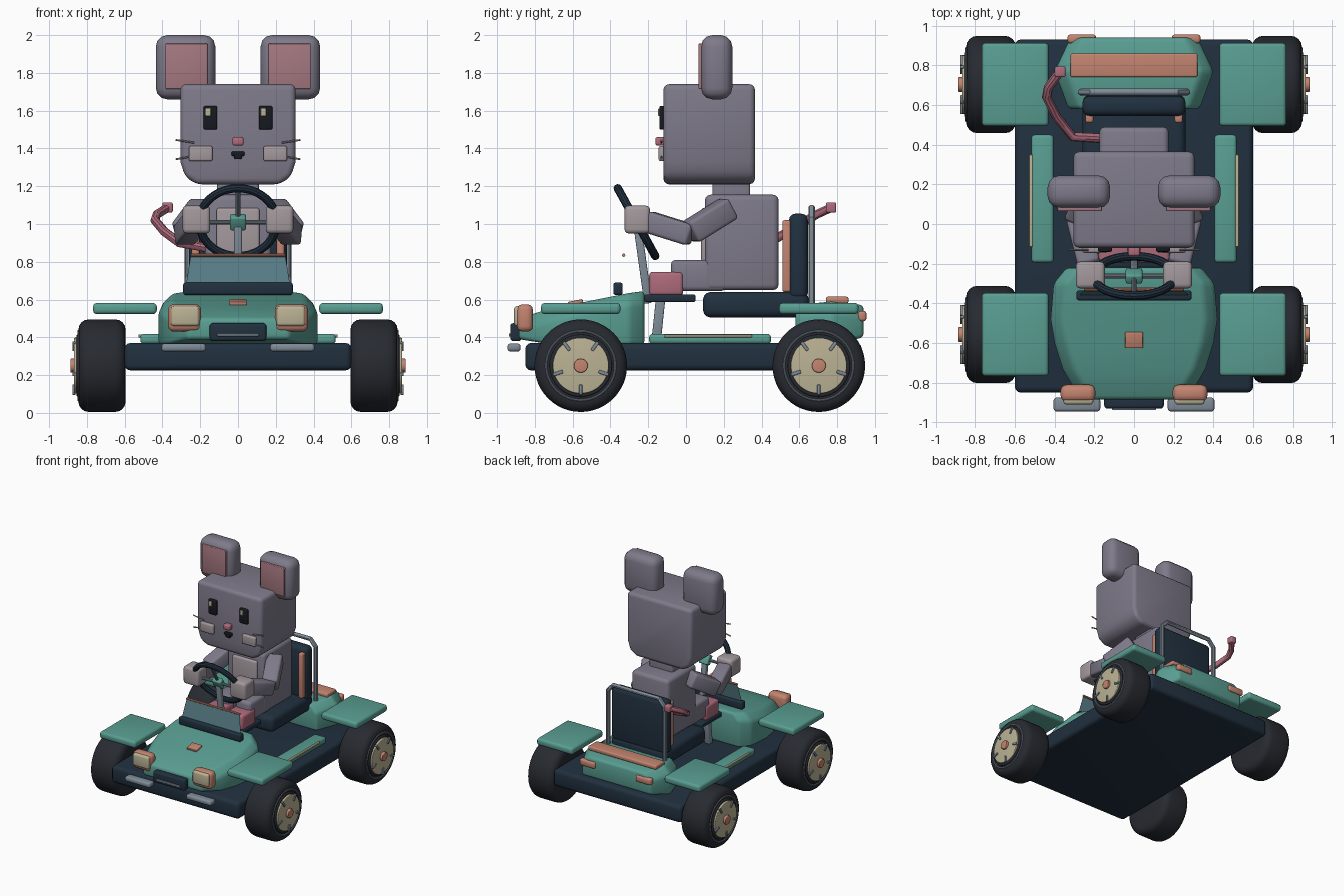
import bpy, bmesh, math
from mathutils import Matrix, Vector

if "Cube" in bpy.data.objects:
    bpy.data.objects.remove(bpy.data.objects["Cube"])

COLORS = {
    "teal": (.10, .34, .285), "navy": (.015, .03, .05), "salmon": (.55, .23, .16),
    "fur": (.21, .195, .255), "pale": (.37, .32, .34), "pink": (.43, .147, .20),
    "ear_pink": (.38, .19, .22), "cream": (.50, .45, .30), "metal": (.21, .26, .31),
    "glass": (.10, .21, .25), "rubber": (.02, .023, .03), "black": (.008, .01, .014)}
MATS = {}
for key, c in COLORS.items():
    MATS[key] = bpy.data.materials.new(key)
    MATS[key].diffuse_color = (*c, 1)


def finish(bm, name, mat, bevel=0, segs=3):
    bmesh.ops.recalc_face_normals(bm, faces=bm.faces)
    if bevel:
        edges = [e for e in bm.edges if e.calc_face_angle(0) > .5]
        bmesh.ops.bevel(bm, geom=edges, offset=bevel, segments=segs, profile=.5,
                        affect='EDGES', clamp_overlap=True)
    me = bpy.data.meshes.new(name)
    bm.to_mesh(me)
    bm.free()
    ob = bpy.data.objects.new(name, me)
    bpy.context.collection.objects.link(ob)
    me.materials.append(MATS[mat])
    return ob


def box(name, mat, x, y, z, bevel=.01, rot=None):
    """Rounded box given by (min, max) on each axis."""
    bm = bmesh.new()
    mid = Vector([(a + b) / 2 for a, b in (x, y, z)])
    size = [abs(b - a) for a, b in (x, y, z)]
    bmesh.ops.create_cube(bm, size=1)
    bmesh.ops.scale(bm, vec=size, verts=bm.verts)
    ob = finish(bm, name, mat, min(bevel, min(size) * .48))
    ob.data.transform(Matrix.Translation(mid) @ (rot or Matrix()))
    return ob


def sx(s, a, b):
    return (a, b) if s > 0 else (-b, -a)


def limb(name, mat, p, q, w, bevel):
    """Rounded square bar between two points."""
    p, q = Vector(p), Vector(q)
    h, m = (q - p).length / 2, (p + q) / 2
    ob = box(name, mat, (-w / 2, w / 2), (-w / 2, w / 2), (-h, h), bevel)
    ob.data.transform(Matrix.Translation(m) @ (q - p).to_track_quat('Z', 'Y').to_matrix().to_4x4())
    return ob


def disc(name, mat, x0, x1, y, z, r, bevel=0, n=40):
    """Wheel-like cylinder along x."""
    bm = bmesh.new()
    bmesh.ops.create_cone(bm, cap_ends=True, segments=n, radius1=r, radius2=r, depth=abs(x1 - x0),
                          matrix=Matrix.Translation(((x0 + x1) / 2, y, z)) @ Matrix.Rotation(math.pi / 2, 4, 'Y'))
    return finish(bm, name, mat, bevel, 4)


def tube(name, mat, pts, r, cyclic=False):
    cu = bpy.data.curves.new(name, 'CURVE')
    cu.dimensions = '3D'
    cu.bevel_depth, cu.bevel_resolution, cu.use_fill_caps = r, 3, True
    sp = cu.splines.new('POLY')
    sp.points.add(len(pts) - 1)
    for pt, co in zip(sp.points, pts):
        pt.co = (*co, 1)
    sp.use_cyclic_u = cyclic
    cu.materials.append(MATS[mat])
    ob = bpy.data.objects.new(name, cu)
    bpy.context.collection.objects.link(ob)
    return ob


def loft(name, mat, sections, shoulder=.06, bevel=.02):
    """Body shell through (y, half width, bottom, top) sections."""
    bm = bmesh.new()
    rings = []
    for y, w, a, b in sections:
        prof = [(w, a), (w, b - shoulder), (w - shoulder, b), (shoulder - w, b), (-w, b - shoulder), (-w, a)]
        rings.append([bm.verts.new((px, y, pz)) for px, pz in prof])
    for r0, r1 in zip(rings, rings[1:]):
        for i in range(6):
            j = (i + 1) % 6
            bm.faces.new((r0[i], r0[j], r1[j], r1[i]))
    bm.faces.new(rings[0])
    bm.faces.new(rings[-1])
    return finish(bm, name, mat, bevel)


# Chassis and body shells
box("chassis", "navy", (-.6, .6), (-.85, .93), (.225, .37), .03)
loft("hood", "teal", [(-.885, .27, .39, .50), (-.73, .36, .365, .55), (-.60, .40, .36, .575),
                      (-.48, .42, .36, .60), (-.30, .405, .36, .635), (-.22, .34, .36, .645)])
loft("rear_deck", "teal", [(.58, .33, .36, .57), (.77, .40, .36, .59), (.94, .32, .40, .57)])
box("rear_deck_plate", "salmon", (-.32, .32), (.74, .86), (.58, .615))
box("hood_badge", "salmon", (-.045, .045), (-.625, -.545), (.575, .595), .005, Matrix.Rotation(.2, 4, 'X'))
box("grille", "navy", (-.15, .15), (-.93, -.87), (.38, .475), .015)
box("grille_bar", "metal", (-.11, .11), (-.938, -.92), (.405, .42), .004)

# Parts on both sides
for s in (1, -1):
    box("headlight_rim", "salmon", sx(s, .195, .37), (-.895, -.81), (.43, .575), .03)
    box("headlight_lens", "cream", sx(s, .205, .355), (-.91, -.86), (.46, .565), .015)
    box("front_bumper", "metal", sx(s, .17, .405), (-.945, -.875), (.325, .367), .015)
    box("tail_light", "salmon", sx(s, .19, .335), (.91, .955), (.485, .54), .015)
    box("running_board", "teal", sx(s, .405, .517), (-.195, .45), (.365, .418), .018)
    box("board_strip", "cream", sx(s, .51, .528), (-.115, .35), (.40, .415), .004)
    for y in (-.557, .703):
        # Fenders and wheels
        box("fender", "teal", sx(s, .43, .767), (y - .21, y + .21), (.523, .582), .02)
        disc("tyre", "rubber", s * .595, s * .845, y, .25, .245, .055, 48)
        ring = [(s * .845, y + .183 * math.cos(a), .25 + .183 * math.sin(a))
                for a in [i * math.tau / 40 for i in range(40)]]
        tube("tyre_ring", "metal", ring, .006, True)
        disc("rim", "rubber", s * .80, s * .855, y, .25, .165, .008)
        disc("wheel_disc", "cream", s * .82, s * .868, y, .25, .148, .006)
        disc("hub_cap", "salmon", s * .84, s * .888, y, .25, .037, .006, 20)
        for i in range(5):
            a = math.pi * .3 + i * math.tau / 5
            d = Vector((0, math.cos(a), math.sin(a)))
            c = Vector((s * .868, y, .25))
            limb("wheel_spoke", "metal", c + d * .10, c + d * .155, .018, .004)

# Windscreen
box("windscreen_base", "navy", (-.29, .29), (-.385, -.335), (.625, .69), .012)
bm = bmesh.new()
bm.faces.new([bm.verts.new(v) for v in ((-.275, -.36, .68), (.275, -.36, .68), (.25, -.33, .835), (-.25, -.33, .835))])
finish(bm, "windscreen", "glass")
tube("windscreen_top_bar", "salmon", [(-.25, -.33, .835), (.25, -.33, .835)], .009)

# Seat and roll bar
box("seat_cushion", "navy", (-.26, .26), (.09, .65), (.505, .64), .04)
box("seat_back", "navy", (-.26, .26), (.545, .645), (.6, 1.055), .035)
for s in (1, -1):
    box("seat_bolster", "salmon", sx(s, .205, .245), (.51, .56), (.64, 1.02), .012)
tube("roll_bar", "metal", [(-.265, .665, .57), (-.265, .665, 1.03), (-.215, .665, 1.085),
                           (.215, .665, 1.085), (.265, .665, 1.03), (.265, .665, .57)], .018)

# Steering wheel, spokes and column
tilt = Matrix.Translation((0, -.262, 1.01)) @ Matrix.Rotation(math.radians(-61), 4, 'X')
rim = [tilt @ Vector((.205 * math.cos(i * math.tau / 40), .205 * math.sin(i * math.tau / 40), 0)) for i in range(40)]
tube("steering_wheel", "navy", rim, .022, True)
tube("steering_crossbar", "metal", [(-.2, -.262, 1.01), (.2, -.262, 1.01)], .012)
tube("steering_lower_spoke", "metal", [tilt @ Vector((0, 0, 0)), tilt @ Vector((0, -.2, 0))], .012)
hub = box("steering_hub", "teal", (-.042, .042), (-.04, .04), (-.025, .025), .01)
hub.data.transform(tilt)
limb("steering_column", "metal", (0, -.20, .58), (0, -.257, .99), .042, .008)

# Driver body
box("torso", "fur", (-.175, .175), (.10, .49), (.65, 1.155), .03)
box("belly_patch", "pale", (-.115, .115), (.08, .12), (.80, 1.085), .015)
box("neck", "fur", (-.11, .11), (.14, .34), (1.1, 1.25), .015)
for s in (1, -1):
    box("leg", "fur", sx(s, .03, .17), (-.08, .21), (.645, .81), .025)
    box("shoe", "pink", sx(s, .02, .18), (-.195, -.015), (.62, .747), .02)
    box("shoe_sole", "navy", sx(s, .015, .185), (-.22, .05), (.587, .627), .01)
    limb("foot_support", "metal", (s * .1, -.135, .60), (s * .1, -.16, .36), .05, .008)
    limb("upper_arm", "fur", (s * .19, .23, 1.085), (s * .287, .02, .955), .125, .02)
    limb("forearm", "fur", (s * .285, .03, .94), (s * .225, -.21, 1.015), .115, .02)
    box("hand", "pale", sx(s, .147, .293), (-.325, -.19), (.95, 1.097), .022)

# Tail
tube("tail", "pink", [(-.14, .43, .87), (-.31, .44, .90), (-.39, .54, .96), (-.44, .64, 1.02),
                      (-.43, .69, 1.05), (-.375, .765, 1.085)], .024)
box("tail_tip", "pink", (-.40, -.345), (.74, .795), (1.06, 1.115), .01)

# Head with chamfered lower corners
bm = bmesh.new()
outline = [(-.22, 1.21), (.22, 1.21), (.28, 1.25), (.305, 1.33), (.305, 1.74),
           (-.305, 1.74), (-.305, 1.33), (-.28, 1.25)]
front = bm.faces.new([bm.verts.new((x, -.12, z)) for x, z in outline])
ext = bmesh.ops.extrude_face_region(bm, geom=[front])
bmesh.ops.translate(bm, vec=(0, .485, 0), verts=[v for v in ext["geom"] if isinstance(v, bmesh.types.BMVert)])
front_faces = [f for f in bm.faces if all(abs(v.co.y + .12) < 1e-5 for v in f.verts)]
if not front_faces:
    bm.faces.new([v for v in bm.verts if abs(v.co.y + .12) < 1e-5])
finish(bm, "head", "fur", .03)

# Ears and face
for s in (1, -1):
    box("ear", "fur", sx(s, .12, .435), (.08, .245), (1.66, 2.0), .06)
    box("inner_ear", "ear_pink", sx(s, .162, .385), (.065, .10), (1.715, 1.955), .006)
    box("eye", "black", sx(s, .11, .182), (-.14, -.10), (1.5, 1.625), .008)
    gx = s * .146 - .012
    box("eye_glint", "cream", (gx - .014, gx + .014), (-.147, -.13), (1.572, 1.612), .003)
    box("cheek", "pale", sx(s, .135, .26), (-.145, -.10), (1.333, 1.412), .01)
    tube("whisker_upper", "pale", [(s * .23, -.13, 1.43), (s * .33, -.13, 1.445)], .005)
    tube("whisker_lower", "pale", [(s * .23, -.13, 1.36), (s * .33, -.13, 1.343)], .005)
box("nose", "pink", (-.03, .03), (-.162, -.11), (1.415, 1.46), .012)
box("mouth", "black", (-.034, .034), (-.14, -.11), (1.36, 1.385), .006)
box("mouth_lower", "black", (-.02, .02), (-.14, -.11), (1.343, 1.37), .006)

# Convert tubes to mesh and smooth everything by angle
bpy.ops.object.select_all(action='SELECT')
bpy.context.view_layer.objects.active = bpy.data.objects["chassis"]
bpy.ops.object.convert(target='MESH')
bpy.ops.object.select_all(action='SELECT')
bpy.ops.object.shade_smooth_by_angle(angle=math.radians(35))

for m in bpy.data.materials:
    if m.users and not m.is_grease_pencil:
        m.use_nodes = True
        m.node_tree.nodes["Principled BSDF"].inputs["Base Color"].default_value = m.diffuse_color
